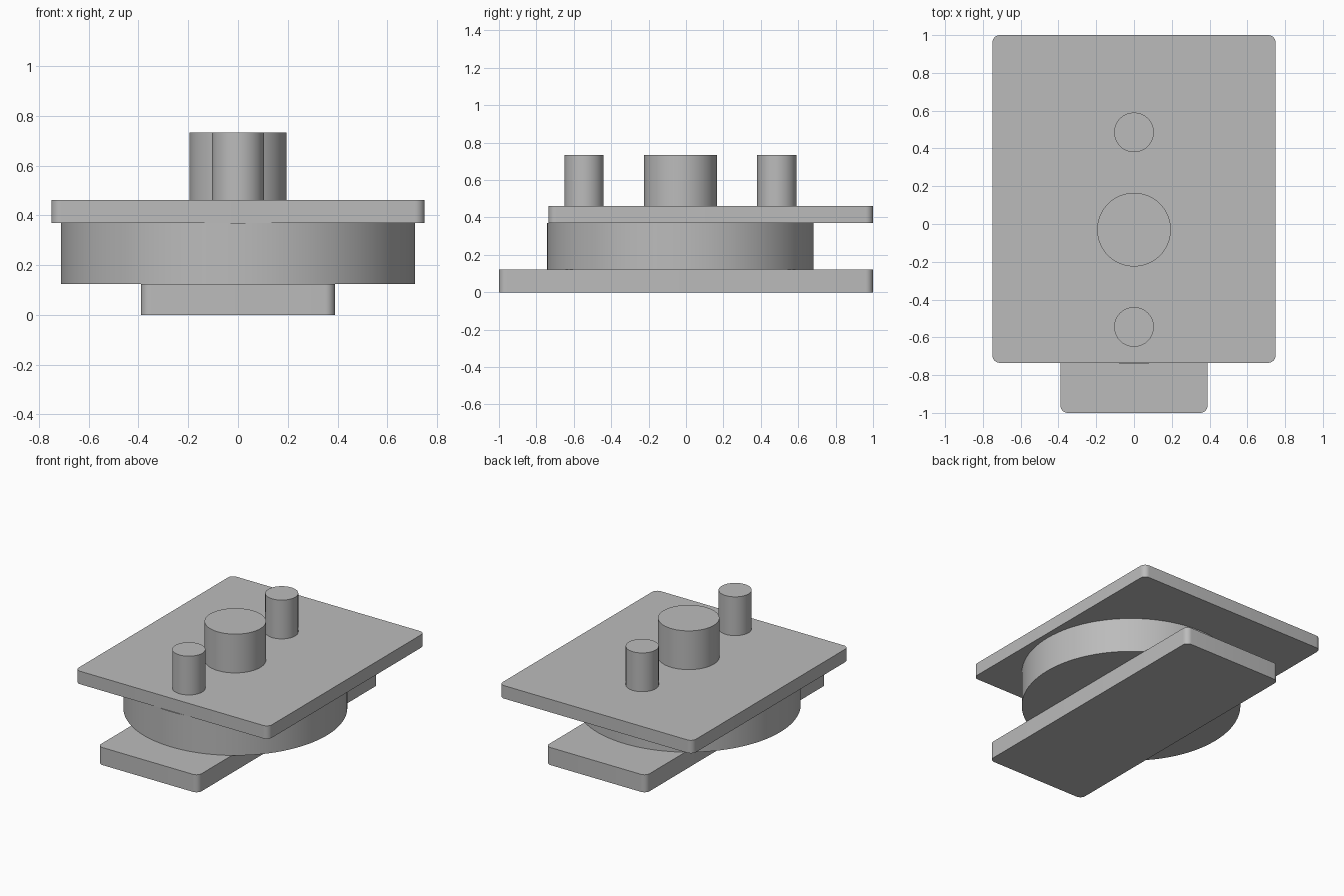
import bpy
import bmesh
import math

cube = bpy.data.objects.get("Cube")
if cube:
    bpy.data.objects.remove(cube, do_unlink=True)

grey = bpy.data.materials.new("plain grey")
grey.use_nodes = True
colour = (0.5, 0.5, 0.5, 1)
grey.diffuse_color = colour
grey.node_tree.nodes["Principled BSDF"].inputs["Base Color"].default_value = colour


def extrude_outline(name, points, z0, z1):
    """Solid made by raising a flat outline from z0 to z1."""
    bm = bmesh.new()
    face = bm.faces.new([bm.verts.new((x, y, z0)) for x, y in points])
    raised = bmesh.ops.extrude_face_region(bm, geom=[face])["geom"]
    top = [v for v in raised if isinstance(v, bmesh.types.BMVert)]
    bmesh.ops.translate(bm, vec=(0, 0, z1 - z0), verts=top)
    bmesh.ops.recalc_face_normals(bm, faces=bm.faces)
    mesh = bpy.data.meshes.new(name)
    bm.to_mesh(mesh)
    bm.free()
    mesh.materials.append(grey)
    obj = bpy.data.objects.new(name, mesh)
    bpy.context.collection.objects.link(obj)
    bpy.ops.object.select_all(action="DESELECT")
    obj.select_set(True)
    bpy.context.view_layer.objects.active = obj
    bpy.ops.object.shade_smooth_by_angle(angle=math.radians(30))
    return obj


def rounded_plate(name, half_x, y0, y1, z0, z1, r=0.04, steps=8):
    points = []
    corners = [(half_x - r, y1 - r), (r - half_x, y1 - r),
               (r - half_x, y0 + r), (half_x - r, y0 + r)]
    for quarter, (cx, cy) in enumerate(corners):
        for i in range(steps + 1):
            a = (quarter + i / steps) * math.pi / 2
            points.append((cx + r * math.cos(a), cy + r * math.sin(a)))
    return extrude_outline(name, points, z0, z1)


def cylinder(name, y, r, z0, z1, sides=96):
    angles = [2 * math.pi * i / sides for i in range(sides)]
    return extrude_outline(
        name, [(r * math.cos(a), y + r * math.sin(a)) for a in angles], z0, z1)


# Stacked body: narrow base, round disc, wide plate
rounded_plate("base_bar", 0.39, -1, 1, 0, 0.123)
cylinder("round_disc", -0.03, 0.712, 0.123, 0.37)
rounded_plate("top_plate", 0.75, -0.735, 1, 0.37, 0.461)

# Posts along the centre line
cylinder("centre_post", -0.03, 0.195, 0.461, 0.733)
for side, y in (("front", -0.545), ("back", 0.485)):
    cylinder(side + "_post", y, 0.105, 0.461, 0.733)
